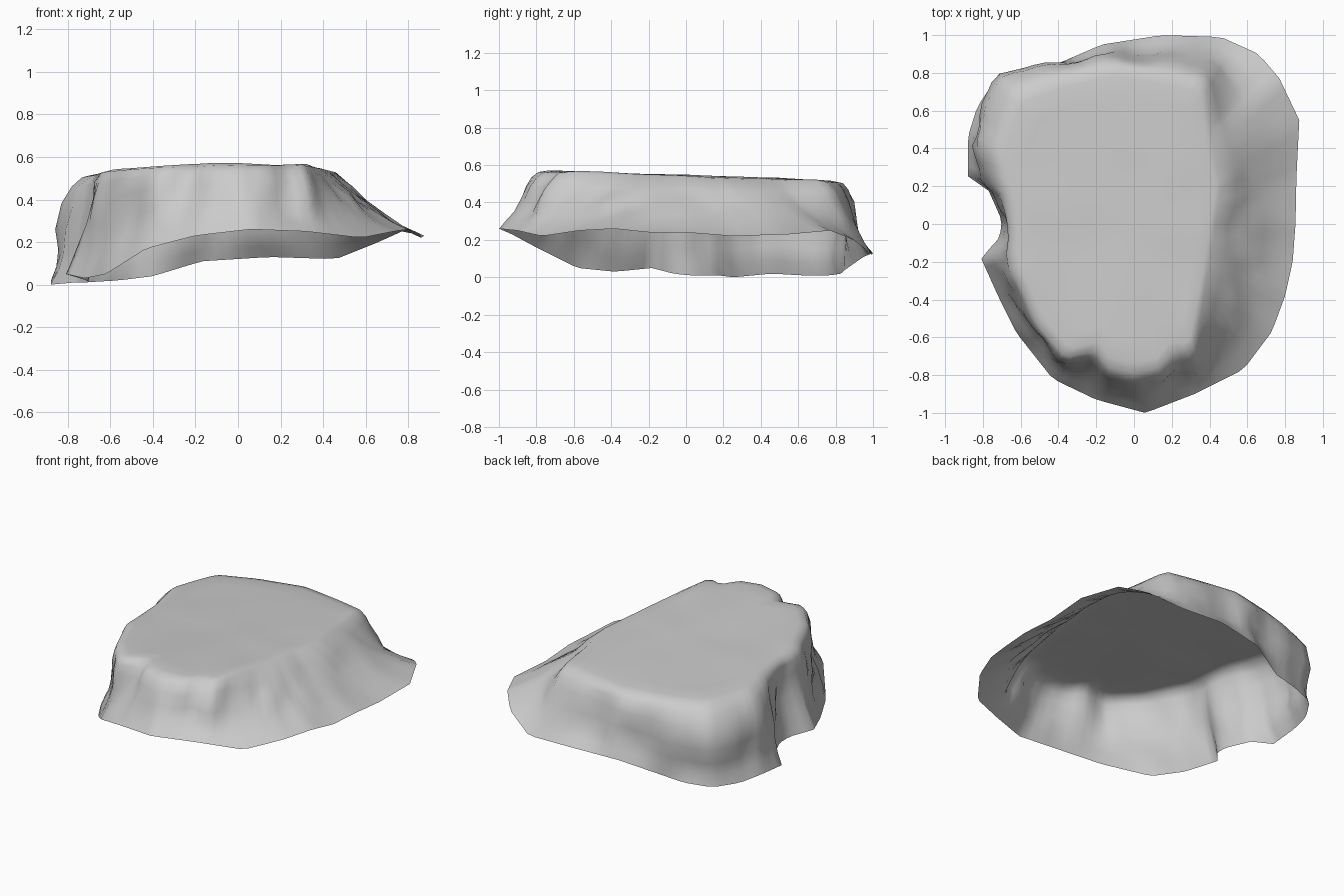
import bpy
import bmesh
import math
from mathutils import Vector, noise

default_cube = bpy.data.objects.get("Cube")
if default_cube:
    bpy.data.objects.remove(default_cube, do_unlink=True)

# Lower open rim of the shell, counter-clockwise from the front tip
RIM = [
    (.06, -1, .26), (.32, -.9, .25), (.58, -.77, .22), (.73, -.57, .25),
    (.8, -.38, .26), (.84, -.2, .24), (.855, 0, .24), (.86, .25, .22),
    (.875, .55, .23), (.77, .77, .25), (.66, .9, .2), (.46, .99, .12),
    (.15, 1, .13), (-.17, .95, .11), (-.4, .85, .04), (-.56, .83, .02),
    (-.73, .77, .01), (-.83, .62, .01), (-.88, .46, .02), (-.88, .25, 0),
    (-.78, .2, .01), (-.7, .02, .01), (-.71, -.07, .02), (-.81, -.18, .05),
    (-.72, -.38, .03), (-.62, -.58, .05), (-.43, -.82, .17), (-.2, -.93, .23),
]

# Edge of the flat plateau, seen from above
SHOULDER = [
    (0, -.79), (.14, -.76), (.21, -.66), (.31, -.69), (.35, -.5),
    (.4, -.2), (.46, .2), (.41, .45), (.38, .75), (.2, .79),
    (-.1, .84), (-.4, .78), (-.64, .69), (-.69, .55), (-.74, .38),
    (-.67, .1), (-.65, -.1), (-.64, -.25), (-.51, -.54), (-.36, -.71),
    (-.2, -.67), (-.14, -.76),
]

# Wall rings: how far inward and how far upward from rim to shoulder
WALL = [(0, 0), (.2, .14), (.4, .3), (.56, .5), (.69, .75), (.82, .91), (1, 1)]
PLATEAU = [.93, .8, .6, .4, .2]
SEGMENTS = 112


def plateau_height(x, y):
    """Gently tilted top, lower towards the back and the right."""
    return .545 - .035 * y - .025 * max(0, -x)


def sample_loop(points, angle):
    """Point where a ray from the middle crosses a closed loop."""
    ray = Vector((math.cos(angle), math.sin(angle)))
    for start, end in zip(points, points[1:] + points[:1]):
        a, b = Vector(start), Vector(end)
        side_a = ray.x * a.y - ray.y * a.x
        side_b = ray.x * b.y - ray.y * b.x
        if side_a <= 0 < side_b:
            return a.lerp(b, side_a / (side_a - side_b))
    return Vector(points[0])


def wall_point(rim, shoulder, inward, upward):
    """Point on the rugged wall: a hollow slope on the left, steeper
    elsewhere, overhanging at the back right, with noise between edges."""
    outward = Vector((rim.x, rim.y, 0)).normalized()
    gentle = min(1, max(0, (outward.x - .3) / .4))
    upward += (inward ** 1.3 - upward) * gentle
    point = Vector((
        rim.x + (shoulder.x - rim.x) * inward,
        rim.y + (shoulder.y - rim.y) * inward,
        rim.z + (shoulder.z - rim.z) * upward,
    ))
    fade = math.sin(math.pi * upward)
    rough = noise.noise(point * 5) + noise.noise(point * 11) / 2
    overhang = .25 * upward * max(0, -outward.x) * max(0, outward.y)
    return point + outward * fade * (rough * .04 + overhang)


def bridge(bm, lower, upper):
    for i in range(len(lower)):
        j = (i + 1) % len(lower)
        bm.faces.new((lower[i], lower[j], upper[j], upper[i]))


def build_rock_shell():
    bm = bmesh.new()
    angles = [math.tau * i / SEGMENTS for i in range(SEGMENTS)]
    rims = [sample_loop(RIM, angle) for angle in angles]
    shoulders = []
    for angle in angles:
        x, y = sample_loop(SHOULDER, angle)
        shoulders.append(Vector((x, y, plateau_height(x, y) - .01)))

    # Rugged outer wall
    rings = []
    for inward, upward in WALL:
        rings.append([
            bm.verts.new(wall_point(rim, shoulder, inward, upward))
            for rim, shoulder in zip(rims, shoulders)
        ])

    # Softly uneven plateau
    for scale in PLATEAU:
        ring = []
        for shoulder in shoulders:
            x, y = shoulder.x * scale, shoulder.y * scale
            ripple = noise.noise(Vector((x, y, 0)) * 3) * .008
            ring.append(bm.verts.new((x, y, plateau_height(x, y) + ripple)))
        rings.append(ring)
    for lower, upper in zip(rings, rings[1:]):
        bridge(bm, lower, upper)

    # Middle of the plateau
    centre = bm.verts.new((0, 0, plateau_height(0, 0)))
    last = rings[-1]
    for i in range(SEGMENTS):
        bm.faces.new((last[i], last[(i + 1) % SEGMENTS], centre))

    mesh = bpy.data.meshes.new("rock_shell")
    bm.to_mesh(mesh)
    bm.free()
    rock = bpy.data.objects.new("rock_shell", mesh)
    bpy.context.collection.objects.link(rock)
    return rock


def stone_material():
    colour = (.6, .6, .6, 1)
    material = bpy.data.materials.new("stone_grey")
    material.use_nodes = True
    material.diffuse_color = colour
    shader = material.node_tree.nodes["Principled BSDF"]
    shader.inputs["Base Color"].default_value = colour
    shader.inputs["Roughness"].default_value = .9
    return material


rock = build_rock_shell()
rock.data.materials.append(stone_material())
for polygon in rock.data.polygons:
    polygon.use_smooth = True
